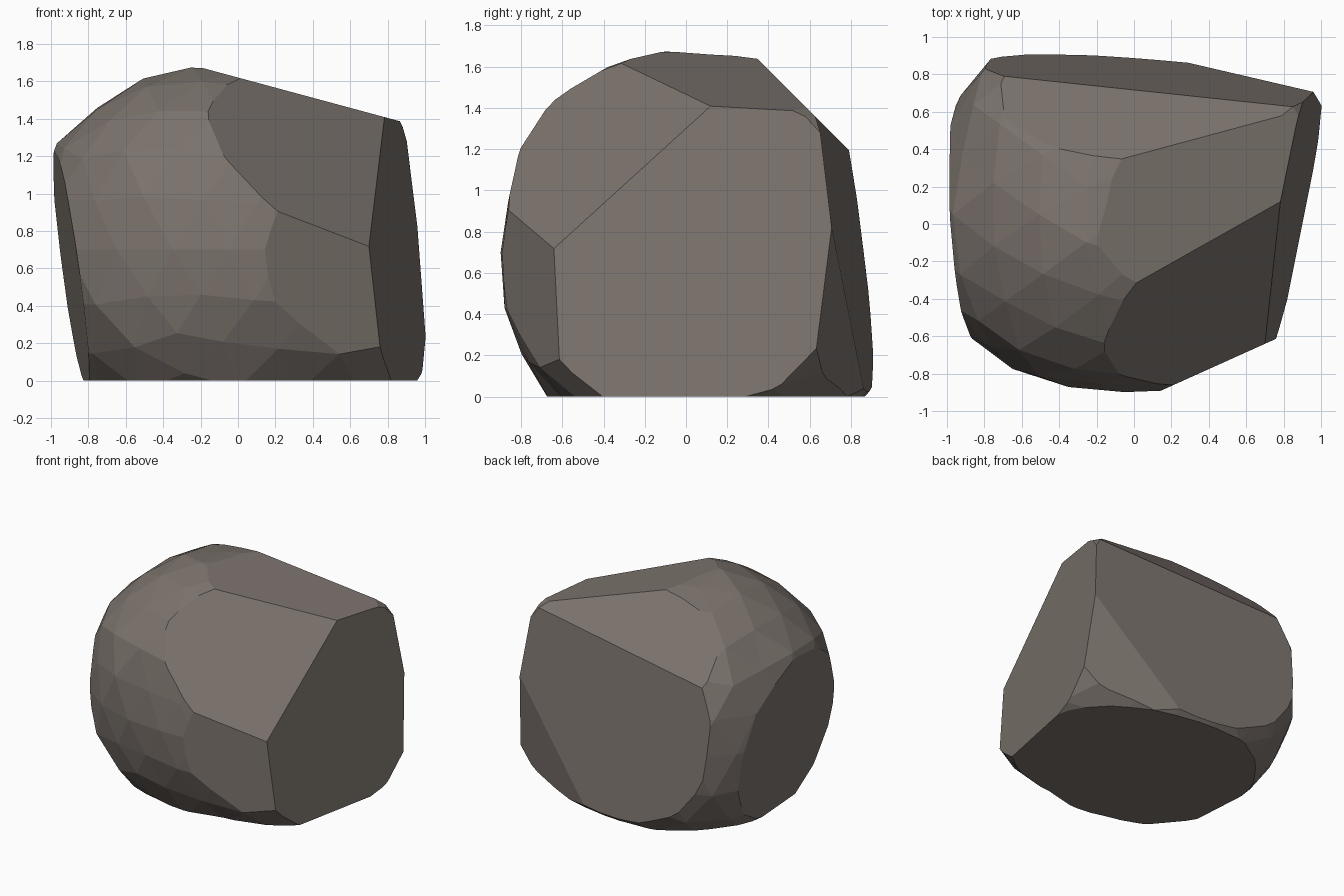
import bpy, bmesh, random
from mathutils import Vector

if "Cube" in bpy.data.objects:
    bpy.data.objects.remove(bpy.data.objects["Cube"], do_unlink=True)

random.seed(4)
POWER = 2.3
CENTRE = Vector((-0.05, 0.05, 0.7))

# Flat chisel cuts: outward normal and offset from the origin
CUTS = [
    ((0, 0, -1), 0),               # base
    ((1, -0.2, 0.1), 0.9),         # right flank
    ((0.08, 1, 0.13), 0.89),       # back
    ((-1, -0.07, -0.14), 0.81),    # left flank
    ((0.27, 0, 1), 1.62),          # sloping top
    ((0, 0.7, 0.7), 1.39),         # upper back
    ((0.5, -0.6, 0.6), 1.165),     # front right shoulder
    ((0.41, -0.91, 0), 0.87),      # front right corner
    ((0.35, 1, -0.1), 0.96),       # back right corner
]


def rounded(direction):
    """Push a direction out to a boxy, lopsided ellipsoid."""
    radii = (1.4 if direction.x > 0 else 1.05,
             1.08 if direction.y > 0 else 0.95, 0.98)
    size = sum(abs(c / r) ** POWER for c, r in zip(direction, radii))
    return CENTRE + direction * size ** (-1 / POWER) * random.uniform(0.98, 1.01)


# Rounded boulder body
bm = bmesh.new()
bmesh.ops.create_icosphere(bm, subdivisions=3, radius=1)
for v in bm.verts:
    v.co = rounded(v.co.normalized())

# Chisel each flat side and close it
for normal, offset in CUTS:
    n = Vector(normal)
    geom = bm.verts[:] + bm.edges[:] + bm.faces[:]
    cut = bmesh.ops.bisect_plane(bm, geom=geom, dist=0.0001, plane_co=n * offset / n.length_squared,
                                 plane_no=n, clear_outer=True)
    rim = [e for e in cut["geom_cut"] if isinstance(e, bmesh.types.BMEdge)]
    bmesh.ops.holes_fill(bm, edges=rim, sides=0)
bmesh.ops.remove_doubles(bm, verts=bm.verts[:], dist=0.03)
bmesh.ops.recalc_face_normals(bm, faces=bm.faces[:])

mesh = bpy.data.meshes.new("boulder")
bm.to_mesh(mesh)
bm.free()
boulder = bpy.data.objects.new("boulder", mesh)
bpy.context.collection.objects.link(boulder)

# Warm grey stone
stone = bpy.data.materials.new("warm grey stone")
stone.use_nodes = True
colour = (0.2, 0.172, 0.153, 1)
stone.diffuse_color = colour
stone.node_tree.nodes["Principled BSDF"].inputs["Base Color"].default_value = colour
mesh.materials.append(stone)
